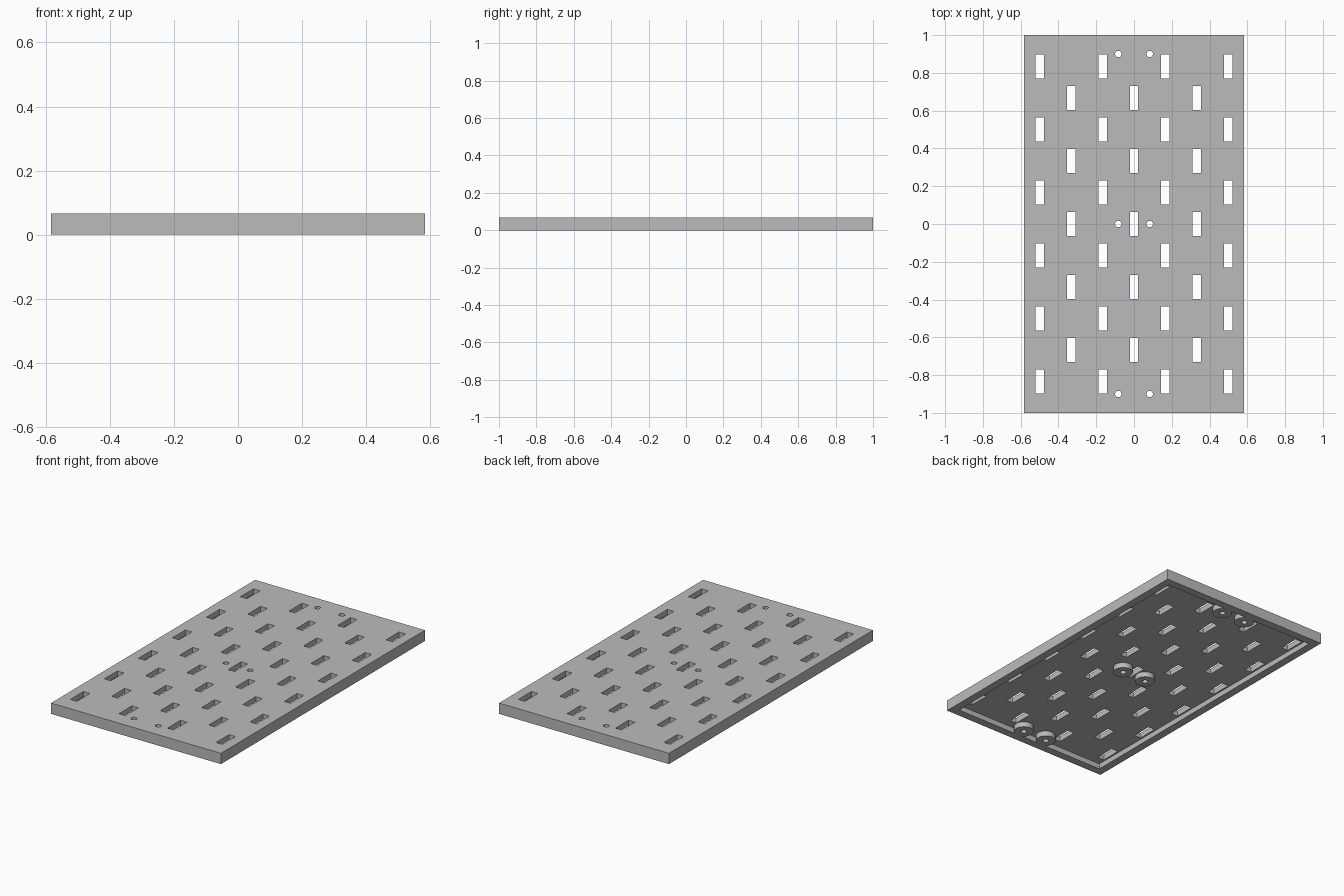
import bpy
import bmesh
from mathutils import Matrix, Vector

if "Cube" in bpy.data.objects:
    bpy.data.objects.remove(bpy.data.objects["Cube"], do_unlink=True)

HALF_X, HALF_Y, HEIGHT = 0.583, 1.0, 0.067
WALL, PLATE = 0.05, 0.034
PITCH = 1 / 6


def add_box(bm, x, y, z0, z1, sx, sy):
    m = Matrix.Translation((x, y, (z0 + z1) / 2)) @ Matrix.Diagonal((sx, sy, z1 - z0, 1))
    bmesh.ops.create_cube(bm, size=1, matrix=m)


def add_post(bm, x, y, radius, z0, z1, sides):
    bmesh.ops.create_cone(bm, cap_ends=True, segments=sides, radius1=radius, radius2=radius,
                          depth=z1 - z0, matrix=Matrix.Translation((x, y, (z0 + z1) / 2)))


def make_object(name, bm, helper=False):
    mesh = bpy.data.meshes.new(name)
    bm.to_mesh(mesh)
    bm.free()
    obj = bpy.data.objects.new(name, mesh)
    obj.hide_render = helper
    bpy.context.collection.objects.link(obj)
    return obj


def subtract(obj, cutter):
    mod = obj.modifiers.new("cut", 'BOOLEAN')
    mod.operation = 'DIFFERENCE'
    mod.solver = 'EXACT'
    mod.object = cutter
    bpy.ops.object.select_all(action='DESELECT')
    bpy.context.view_layer.objects.active = obj
    obj.select_set(True)
    bpy.ops.object.modifier_apply(modifier=mod.name)
    bpy.data.objects.remove(cutter, do_unlink=True)


screw_points = [(x, y) for x in (-PITCH / 2, PITCH / 2) for y in (-0.9, 0, 0.9)]

# Solid slab
bm = bmesh.new()
add_box(bm, 0, 0, 0, HEIGHT, HALF_X * 2, HALF_Y * 2)
panel = make_object("slotted_panel", bm)

# Underside recess, leaving the rim and the round screw bosses standing
bm = bmesh.new()
add_box(bm, 0, 0, -0.1, HEIGHT - PLATE, (HALF_X - WALL) * 2, (HALF_Y - WALL) * 2)
recess = make_object("recess_cutter", bm, helper=True)
bm = bmesh.new()
for x, y in screw_points:
    add_post(bm, x, y, 0.057, -0.2, 0.2, 48)
subtract(recess, make_object("boss_keeper", bm, helper=True))
subtract(panel, recess)

# Staggered slots and screw holes through the plate
bm = bmesh.new()
for row in range(-5, 6):
    columns = (-3, -1, 1, 3) if row % 2 else (-2, 0, 2)
    for col in columns:
        add_box(bm, col * PITCH, row * PITCH, -0.1, 0.2, 0.045, 0.127)
for x, y in screw_points:
    add_post(bm, x, y, 0.017, -0.1, 0.2, 32)
subtract(panel, make_object("slot_cutter", bm, helper=True))

# Grey material and smooth round walls
grey = bpy.data.materials.new("plain grey")
grey.use_nodes = True
colour = (0.5, 0.5, 0.5, 1)
grey.diffuse_color = colour
for node in grey.node_tree.nodes:
    if node.type == 'BSDF_PRINCIPLED':
        node.inputs["Base Color"].default_value = colour
panel.data.materials.clear()
panel.data.materials.append(grey)
bpy.ops.object.select_all(action='DESELECT')
bpy.context.view_layer.objects.active = panel
panel.select_set(True)
bpy.ops.object.shade_smooth_by_angle()
